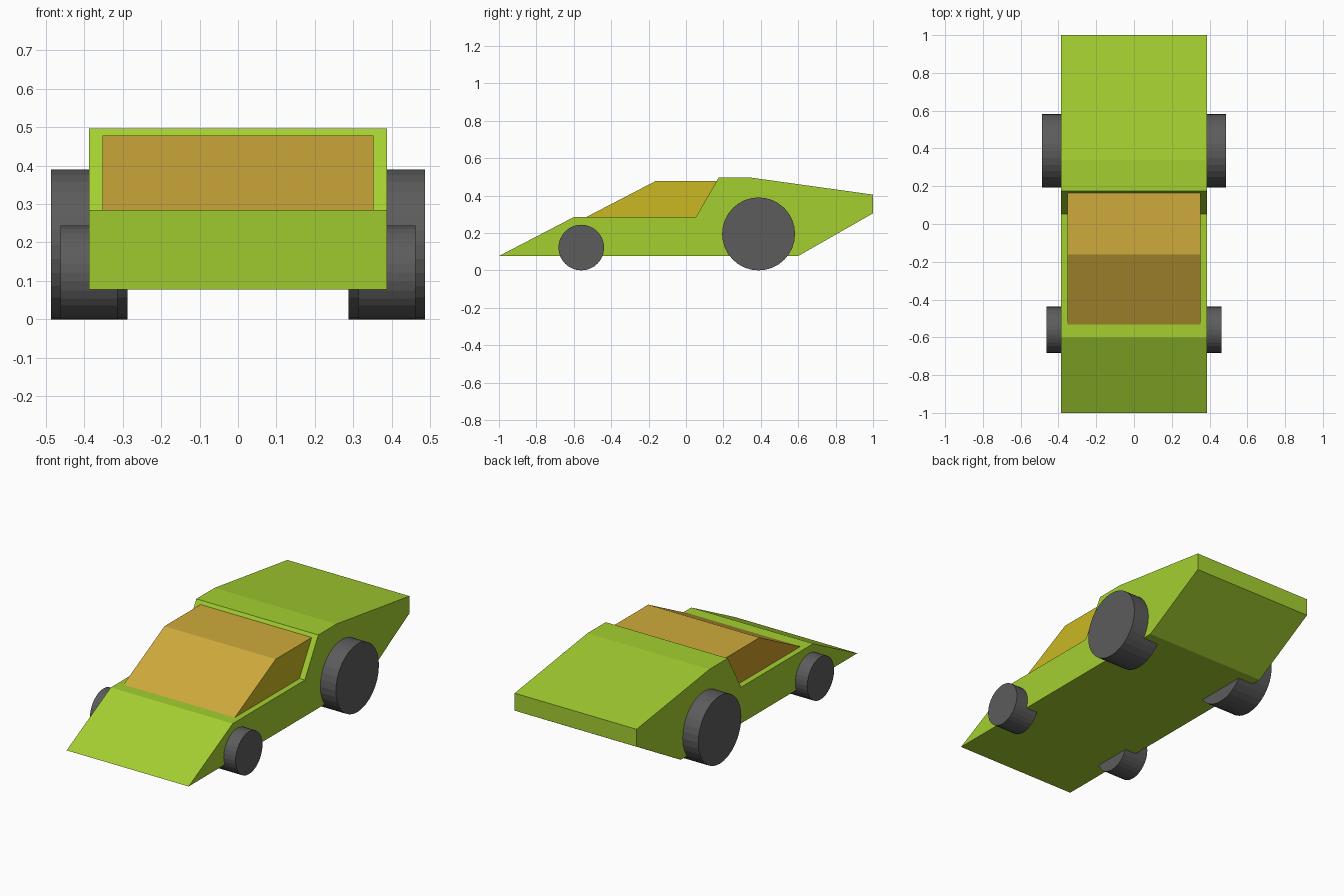
import bpy, bmesh, math

if "Cube" in bpy.data.objects:
    bpy.data.objects.remove(bpy.data.objects["Cube"])


def material(name, rgb):
    """Flat colour given as 0-255 sRGB, stored as linear."""
    m = bpy.data.materials.new(name)
    lin = [((c / 255 + 0.055) / 1.055) ** 2.4 for c in rgb]
    m.diffuse_color = (*lin, 1)
    m.use_nodes = True
    m.node_tree.nodes["Principled BSDF"].inputs["Base Color"].default_value = m.diffuse_color
    return m


LIME = material("lime paint", (164, 207, 48))
AMBER = material("amber glass", (207, 170, 59))
YELLOW = material("yellow side glass", (202, 184, 36))
OCHRE = material("ochre side glass", (203, 155, 40))
RUBBER = material("grey rubber", (92, 92, 92))


def extrude_profile(name, profile, half_width, mats):
    """Extrude a (y, z) side profile across x."""
    bm = bmesh.new()
    face = bm.faces.new([bm.verts.new((-half_width, y, z)) for y, z in profile])
    new = bmesh.ops.extrude_face_region(bm, geom=[face])["geom"]
    for v in new:
        if isinstance(v, bmesh.types.BMVert):
            v.co.x = half_width
    bmesh.ops.recalc_face_normals(bm, faces=bm.faces)
    mesh = bpy.data.meshes.new(name)
    bm.to_mesh(mesh)
    bm.free()
    for m in mats:
        mesh.materials.append(m)
    ob = bpy.data.objects.new(name, mesh)
    bpy.context.collection.objects.link(ob)
    return ob


# Wedge body with raised engine deck
extrude_profile("body", [
    (-1, 0.077), (0.6, 0.077), (1, 0.305), (1, 0.405),
    (0.34, 0.497), (0.175, 0.497), (0.053, 0.285), (-0.6, 0.285)],
    0.387, [LIME])

# Glass cabin, its back tucked slightly into the engine deck
cabin = extrude_profile("cabin", [
    (-0.533, 0.28), (0.06, 0.28), (0.172, 0.478), (-0.162, 0.478), (-0.533, 0.285)],
    0.353, [AMBER, YELLOW, OCHRE])
for p in cabin.data.polygons:
    if p.normal.x > 0.9:
        p.material_index = 1
    elif p.normal.x < -0.9:
        p.material_index = 2

# Wheels: small in front, large behind
for label, y, r, x_in, x_out in (("front", -0.56, 0.122, 0.314, 0.462),
                                 ("rear", 0.388, 0.195, 0.288, 0.486)):
    for side, s in (("left", -1), ("right", 1)):
        bpy.ops.mesh.primitive_cylinder_add(
            vertices=32, radius=r, depth=x_out - x_in,
            location=(s * (x_in + x_out) / 2, y, r), rotation=(0, math.pi / 2, 0))
        wheel = bpy.context.object
        wheel.name = f"{label}_{side}_wheel"
        wheel.data.materials.append(RUBBER)
